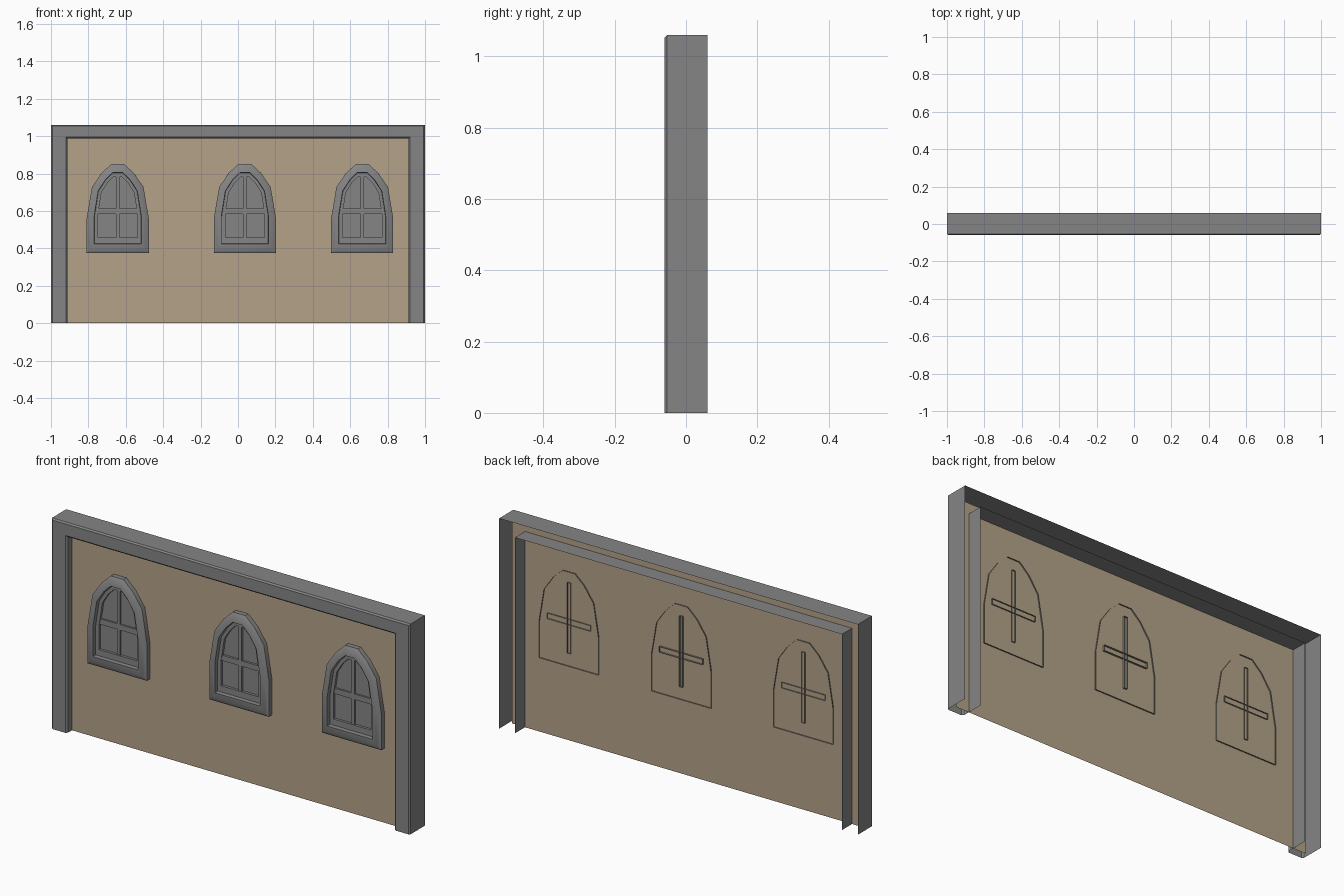
import bpy, bmesh, math

if "Cube" in bpy.data.objects:
    bpy.data.objects.remove(bpy.data.objects["Cube"])


def material(name, rgb):
    m = bpy.data.materials.new(name)
    m.diffuse_color = (*rgb, 1)
    m.use_nodes = True
    m.node_tree.nodes["Principled BSDF"].inputs["Base Color"].default_value = m.diffuse_color
    return m


GREY = material("stone_grey", (0.235, 0.235, 0.235))
TAN = material("plaster_tan", (0.46, 0.365, 0.25))
WALL_Y = -0.02


def finish(name, bm, mat, smooth=False):
    """Turn a front-facing open shell into an object."""
    bmesh.ops.recalc_face_normals(bm, faces=bm.faces[:])
    if sum(f.normal.y * f.calc_area() for f in bm.faces) > 0:
        bmesh.ops.reverse_faces(bm, faces=bm.faces[:])
    me = bpy.data.meshes.new(name)
    bm.to_mesh(me)
    bm.free()
    me.materials.append(mat)
    if smooth:
        me.shade_smooth()
        me.set_sharp_from_angle(angle=math.radians(35))
    ob = bpy.data.objects.new(name, me)
    bpy.context.collection.objects.link(ob)
    return ob


def loft(name, rings, mat, closed=True, cap=False, smooth=False):
    """Bridge successive outlines of equal length; cap fills the last one."""
    bm = bmesh.new()
    rows = [[bm.verts.new(p) for p in ring] for ring in rings]
    n = len(rows[0])
    for a, b in zip(rows, rows[1:]):
        for i in range(n if closed else n - 1):
            j = (i + 1) % n
            bm.faces.new((a[i], a[j], b[j], b[i]))
    if cap:
        bm.faces.new(rows[-1])
    return finish(name, bm, mat, smooth)


def rectangle(cx, cz, hx, hz, y):
    return [(cx - hx, y, cz - hz), (cx + hx, y, cz - hz),
            (cx + hx, y, cz + hz), (cx - hx, y, cz + hz)]


# Plaster wall: a single sheet set inside the surround
loft("wall", [rectangle(0, 0.52, 0.985, 0.52, WALL_Y)], TAN, cap=True)


# Surround: bevelled channel, open at the back, up one side, across and down
def portal(x, z, y):
    return [(-x, y, 0), (-x, y, z), (x, y, z), (x, y, 0)]


loft("surround", [
    portal(1.0, 1.06, 0.06), portal(1.0, 1.06, -0.053),
    portal(0.993, 1.053, -0.06), portal(0.92, 0.995, -0.06),
    portal(0.912, 0.987, -0.052), portal(0.912, 0.987, 0.06),
], GREY, closed=False)

# Pointed-round window outline: (share of half width, share of height)
ARCH = [(1, 0), (1, 0.39), (0.83, 0.743), (0.52, 0.9), (0.21, 1)]


def arch(cx, hw, z0, z1, y):
    right = [(cx + hw * u, y, z0 + (z1 - z0) * v) for u, v in ARCH]
    left = [(cx - hw * u, y, z0 + (z1 - z0) * v) for u, v in reversed(ARCH)]
    return right + left


def bar(name, cx, cz, hx, hz, front, back):
    """Glazing bar with an open back that pokes through the wall."""
    loft(name, [rectangle(cx, cz, hx, hz, back),
                rectangle(cx, cz, hx, hz, front)], GREY, cap=True)


for label, cx, front, back in (("left", -0.643, -0.034, -0.014),
                               ("middle", 0.037, -0.036, -0.010),
                               ("right", 0.664, -0.034, -0.014)):
    # Sloped casing, sash ledge and recessed panes
    loft(label + "_window", [
        arch(cx, 0.166, 0.375, 0.85, -0.014),
        arch(cx, 0.166, 0.375, 0.85, -0.044),
        arch(cx, 0.150, 0.392, 0.835, -0.054),
        arch(cx, 0.126, 0.424, 0.805, -0.058),
        arch(cx, 0.124, 0.426, 0.803, -0.038),
        arch(cx, 0.105, 0.457, 0.782, -0.038),
        arch(cx, 0.105, 0.457, 0.782, -0.025),
    ], GREY, cap=True, smooth=True)
    # Cross bars
    bar(label + "_upright_bar", cx, 0.618, 0.009, 0.178, front, back)
    bar(label + "_cross_bar", cx, 0.598, 0.121, 0.014, front, back)
